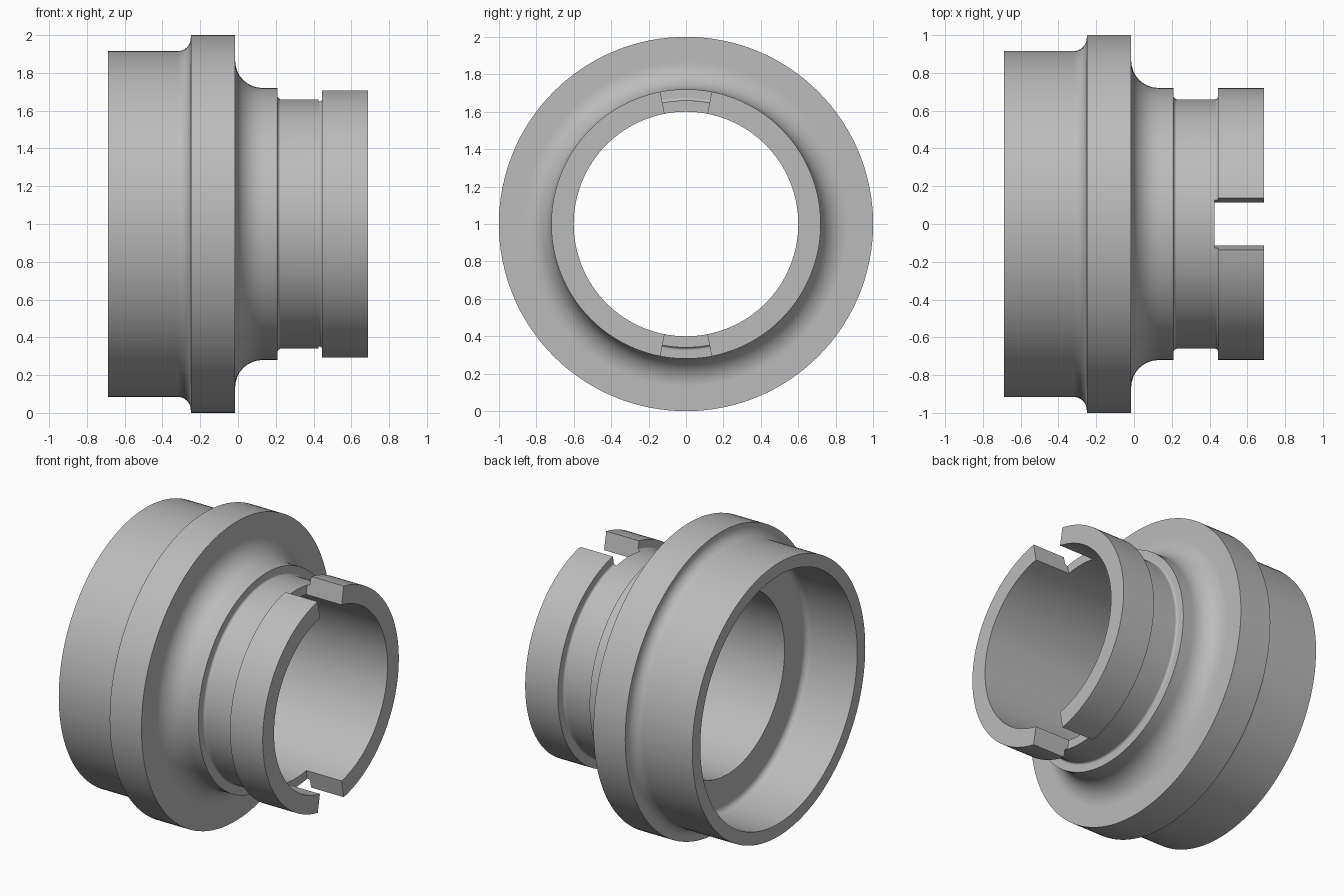
import bpy, bmesh, math
from mathutils import Matrix

if "Cube" in bpy.data.objects:
    bpy.data.objects.remove(bpy.data.objects["Cube"], do_unlink=True)

SEGMENTS = 128
HALF = 0.687          # half length along x
AXIS_Z = 1.0          # height of the axis
SLOT_START = 0.425
SLOT_ANGLE = math.radians(11)

steel = bpy.data.materials.new("grey_metal")
steel.use_nodes = True
steel.diffuse_color = (0.5, 0.5, 0.5, 1)
steel.node_tree.nodes["Principled BSDF"].inputs["Base Color"].default_value = (0.5, 0.5, 0.5, 1)


def arc(x, r, radius, start, end, steps=8):
    """Fillet points around (x, r), angles in degrees from +x towards +r."""
    angles = [math.radians(start + (end - start) * i / steps) for i in range(steps + 1)]
    return [(x + radius * math.cos(a), r + radius * math.sin(a)) for a in angles]


def make_object(name, bm):
    bmesh.ops.recalc_face_normals(bm, faces=bm.faces)
    mesh = bpy.data.meshes.new(name)
    bm.to_mesh(mesh)
    bm.free()
    mesh.materials.append(steel)
    obj = bpy.data.objects.new(name, mesh)
    bpy.context.collection.objects.link(obj)
    obj.location.z = AXIS_Z
    return obj


def lathe(name, profile):
    """Closed (x, radius) profile turned around the x axis."""
    bm = bmesh.new()
    rings = []
    for i in range(SEGMENTS):
        a = math.tau * i / SEGMENTS
        rings.append([bm.verts.new((x, r * math.sin(a), r * math.cos(a))) for x, r in profile])
    n = len(profile)
    for i in range(SEGMENTS):
        a, b = rings[i], rings[(i + 1) % SEGMENTS]
        for j in range(n):
            k = (j + 1) % n
            bm.faces.new((a[j], a[k], b[k], b[j]))
    return make_object(name, bm)


# Turned body: outside from left to right, then the bores back
profile = [(-HALF, 0.83), (-HALF, 0.915)]
profile += arc(-0.32, 0.985, 0.07, -90, 0)            # fillet behind flange
profile += [(-0.25, 1.0), (-0.015, 1.0)]              # flange rim
profile += arc(0.13, 0.865, 0.145, 180, 270)          # large fillet to neck
profile += [(0.21, 0.72)]
profile += arc(0.225, 0.675, 0.015, 180, 270, 4)      # groove
profile += arc(0.43, 0.675, 0.015, -90, 0, 4)
profile += [(0.445, 0.72), (HALF, 0.72), (HALF, 0.6), (-0.31, 0.6)]
profile += arc(-0.35, 0.79, 0.04, 0, 90, 6)           # counterbore corner
body = lathe("coupling_body", profile)

# Wedge cutters for the top and bottom slots
bm = bmesh.new()
for side in (0, math.pi):
    section = [(s * h * math.tan(SLOT_ANGLE), h) for s, h in ((-1, 0.3), (1, 0.3), (1, 0.9), (-1, 0.9))]
    base = bm.faces.new([bm.verts.new((SLOT_START, y, z)) for y, z in section])
    turned = bmesh.ops.extrude_face_region(bm, geom=[base])["geom"]
    moved = [g for g in turned if isinstance(g, bmesh.types.BMVert)]
    bmesh.ops.translate(bm, verts=moved, vec=(0.5, 0, 0))
    bmesh.ops.rotate(bm, verts=list(set(moved) | set(base.verts)),
                     matrix=Matrix.Rotation(side, 3, "X"))
cutter = make_object("slot_cutter", bm)
cutter.hide_render = True

bpy.context.view_layer.update()
bpy.ops.object.select_all(action="DESELECT")
body.select_set(True)
bpy.context.view_layer.objects.active = body
cut = body.modifiers.new("slots", "BOOLEAN")
cut.operation = "DIFFERENCE"
cut.solver = "EXACT"
cut.object = cutter
bpy.ops.object.modifier_apply(modifier=cut.name)
bpy.data.objects.remove(cutter, do_unlink=True)

# Smooth turning with sharp machined edges
bpy.ops.object.shade_smooth_by_angle(angle=math.radians(30))
weighted = body.modifiers.new("weighted_normals", "WEIGHTED_NORMAL")
weighted.keep_sharp = True
